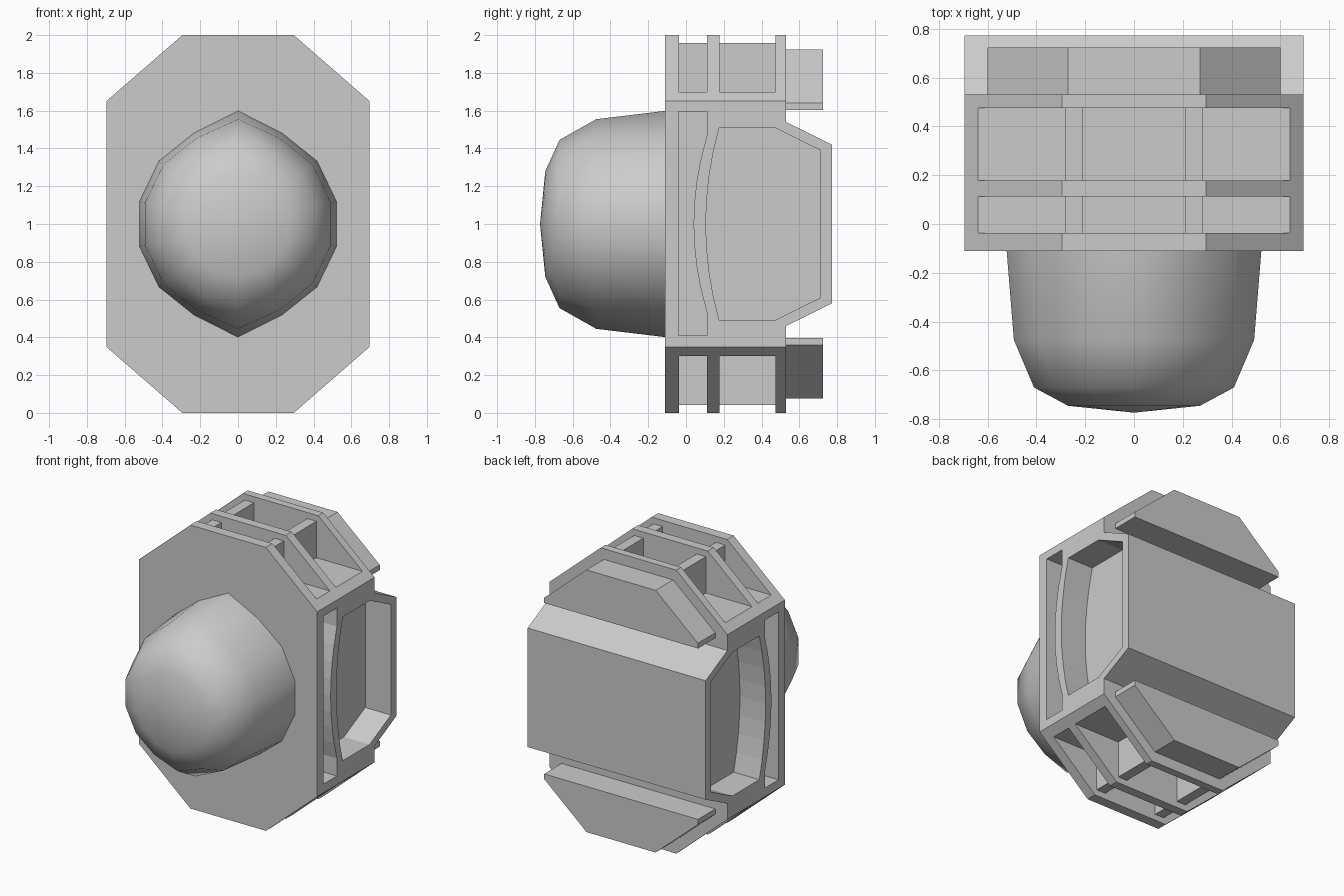
import bpy, bmesh, math
from mathutils import Vector

if "Cube" in bpy.data.objects:
    bpy.data.objects.remove(bpy.data.objects["Cube"])


def mesh_object(name, bm):
    bmesh.ops.recalc_face_normals(bm, faces=bm.faces)
    me = bpy.data.meshes.new(name)
    bm.to_mesh(me)
    bm.free()
    ob = bpy.data.objects.new(name, me)
    bpy.context.collection.objects.link(ob)
    return ob


def prism(name, pts, axis, a, b):
    """Extrude a profile: axis 'y' takes (x, z) points, axis 'x' takes (y, z)."""
    bm = bmesh.new()
    put = (lambda p, t: (p[0], t, p[1])) if axis == 'y' else (lambda p, t: (t, p[0], p[1]))
    face = bm.faces.new([bm.verts.new(put(p, a)) for p in pts])
    new = bmesh.ops.extrude_face_region(bm, geom=[face])['geom']
    shift = Vector((0, b - a, 0)) if axis == 'y' else Vector((b - a, 0, 0))
    bmesh.ops.translate(bm, vec=shift, verts=[v for v in new if isinstance(v, bmesh.types.BMVert)])
    return mesh_object(name, bm)


def box(name, x0, x1, y0, y1, z0, z1):
    return prism(name, [(x0, z0), (x1, z0), (x1, z1), (x0, z1)], 'y', y0, y1)


def boolean(ob, cutter, op):
    cutter.hide_render = True
    mod = ob.modifiers.new("cut", 'BOOLEAN')
    mod.operation, mod.solver, mod.object = op, 'EXACT', cutter
    bpy.context.view_layer.objects.active = ob
    bpy.ops.object.modifier_apply(modifier=mod.name)
    bpy.data.objects.remove(cutter)


# Housing: side profile intersected with the octagonal front outline
upper = [(-0.11, 2.2), (0.53, 2.2), (0.53, 1.54), (0.773, 1.42)]
side = upper + [(y, 2 - z) for y, z in reversed(upper)]
housing = prism("housing", side, 'x', -1, 1)
octagon = [(-0.295, 0), (0.295, 0), (0.695, 0.348), (0.695, 1.652),
           (0.295, 2), (-0.295, 2), (-0.695, 1.652), (-0.695, 0.348)]
boolean(housing, prism("outline", octagon, 'y', -1, 1), 'INTERSECT')

# Slots across the top and bottom, with two ribs in each
for y0, y1 in ((-0.037, 0.112), (0.178, 0.475)):
    for z0, z1, r0, r1 in ((1.7, 2.3, 1.69, 1.957), (-0.3, 0.3, 0.043, 0.31)):
        boolean(housing, box("slot", -1, 1, y0, y1, z0, z1), 'DIFFERENCE')
        for s in (-1, 1):
            xa, xb = sorted((s * 0.208, s * 0.28))
            box("slot_rib", xa, xb, y0 - 0.004, y1 + 0.004, r0, r1)


# Side pockets with a bowed wall between them
def bow(y_end, half):
    ts = [-1 + i / 4 for i in range(9)]
    return [(y_end - 0.07 * (1 - t * t), 1 + half * t) for t in ts]


front_pocket = [(-0.04, 1.595), (-0.04, 0.41), (0.11, 0.41)] + bow(0.11, 0.465) + [(0.11, 1.595)]
rear_pocket = bow(0.175, 0.507) + [(0.475, 1.507), (0.712, 1.39), (0.712, 0.61), (0.475, 0.493)]
for s in (-1, 1):
    for pocket in (front_pocket, rear_pocket):
        boolean(housing, prism("pocket", pocket, 'x', s * 0.495, s * 1.0), 'DIFFERENCE')

# Back pads
pad = [(-0.6, 1.603), (0.6, 1.603), (0.6, 1.64), (0.27, 1.925), (-0.27, 1.925), (-0.6, 1.64)]
prism("upper_back_pad", pad, 'y', 0.525, 0.724)
prism("lower_back_pad", [(x, 2 - z) for x, z in pad], 'y', 0.525, 0.724)

# Dome: 14 sided rings (y, radius, top and bottom point radius)
bm = bmesh.new()
N = 14
rings = []
for y, r, peak in ((-0.10, 0.536, 0.6), (-0.475, 0.505, 0.555),
                   (-0.67, 0.42, 0.445), (-0.745, 0.277, 0.28)):
    ring = []
    for i in range(N):
        a = 2 * math.pi * i / N
        k = peak if i % (N // 2) == 0 else r
        ring.append(bm.verts.new((k * math.sin(a), y, 1 + k * math.cos(a))))
    rings.append(ring)
tip = bm.verts.new((0, -0.773, 1))
for i in range(N):
    j = (i + 1) % N
    for lo, hi in zip(rings, rings[1:]):
        bm.faces.new((lo[i], lo[j], hi[j], hi[i]))
    bm.faces.new((rings[-1][i], rings[-1][j], tip))
for f in bm.faces:
    f.smooth = True
mesh_object("dome", bm)
